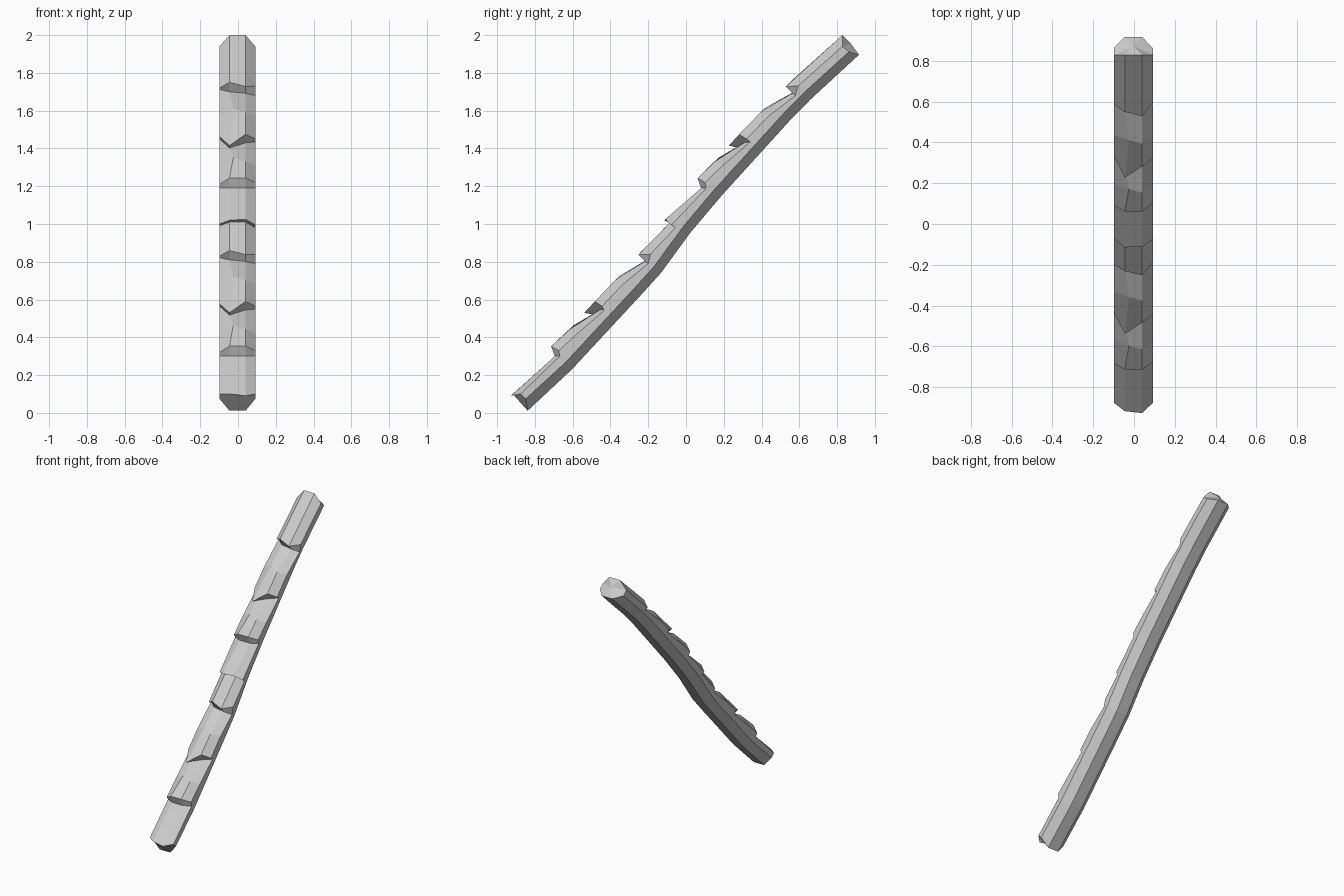
import bpy, bmesh
from mathutils import Vector

if "Cube" in bpy.data.objects:
    bpy.data.objects.remove(bpy.data.objects["Cube"])

# Slanted frame: "along" runs up the log, "out" points to its carved front
ALONG = Vector((0, 0.678, 0.735))
OUT = Vector((0, -0.735, 0.678))

# Back outline of the log: (distance along, distance out)
BACK = [(-0.56, 0.624), (-0.24, 0.60), (0.44, 0.598), (0.7, 0.629),
        (0.94, 0.641), (1.6, 0.646), (2.02, 0.612)]


def back_out(s):
    for (s0, f0), (s1, f1) in zip(BACK, BACK[1:]):
        if s <= s1:
            t = max(0, (s - s0) / (s1 - s0))
            return f0 + t * (f1 - f0)
    return BACK[-1][1]


# Notch shapes: height offsets of valley and lip from left to right
SHAPES = {
    "straight": ((0, 0, 0, 0), (0.02, 0.053, 0.053, 0.03)),
    "vee": ((0.025, -0.022, 0.005, 0.01), (0.038, -0.01, 0.05, 0.025)),
    "slant": ((0.012, 0, -0.008, -0.02), (0.02, 0.05, 0.028, 0.03)),
    "bow": ((-0.01, 0.01, 0.01, -0.02), (0, 0.02, 0.025, -0.005)),
}

# Notches: base height, shape, lip distance out, bulge of the piece above
NOTCHES = [
    (0.30, "straight", 0.764, 0.752), (0.54, "vee", 0.755, 0.752),
    (0.81, "slant", 0.753, None), (1.00, "bow", 0.776, None),
    (1.19, "straight", 0.798, 0.79), (1.425, "vee", 0.793, 0.789),
    (1.70, "slant", 0.783, None),
]

bm = bmesh.new()


def ring(heights, flat, side, s_back, s_side=None, shift=0.0):
    """Eight-sided section: four front points by height, four back points."""
    lo = back_out(s_back)
    s_side = s_back if s_side is None else s_side
    points = []
    for x, z, f in zip((-0.098, -0.045 + shift, 0.04, 0.092), heights, (side, flat, flat, side)):
        points.append((x, (z - OUT.z * f) / ALONG.z, f))
    low_side = min(lo + 0.05, side - 0.015)
    points += [(0.092, s_side, low_side), (0.04, s_back, lo),
               (-0.045, s_back, lo), (-0.098, s_side, low_side)]
    return [bm.verts.new(Vector((x, 0, 0)) + ALONG * s + OUT * f) for x, s, f in points]


# Log: lower end, overlapping bark pieces, upper end
rings = [ring((0.10, 0.10, 0.09, 0.10), 0.742, 0.712, -0.56, -0.52)]
for i, (z, shape, lip, bulge) in enumerate(NOTCHES):
    valley_dz, lip_dz = SHAPES[shape]
    s = (z - OUT.z * 0.70) / ALONG.z
    depth = 0.03 if shape == "bow" else 0.05
    rings.append(ring([z + d for d in valley_dz], lip - depth, lip - 0.07, s))
    rings.append(ring([z + d for d in lip_dz], lip, lip - 0.045, s + 0.03))
    if bulge:
        mid = z + 0.6 * (NOTCHES[i + 1][0] - z)
        rings.append(ring([mid - 0.02, mid + 0.02, mid, mid - 0.02], bulge, bulge - 0.045,
                          (mid - OUT.z * 0.70) / ALONG.z, shift=0.02))
rings.append(ring((1.94, 2.0, 2.0, 1.94), 0.748, 0.707, 2.015, 1.99))

for a, b in zip(rings, rings[1:]):
    for k in range(8):
        j = (k + 1) % 8
        bm.faces.new((a[k], a[j], b[j], b[k]))

# End caps, the upper one slightly domed
bm.faces.new(rings[0])
top = bm.faces.new(rings[-1])
poked = bmesh.ops.poke(bm, faces=[top])
poked["verts"][0].co += ALONG * 0.02
bmesh.ops.recalc_face_normals(bm, faces=bm.faces)

mesh = bpy.data.meshes.new("carved_log")
bm.to_mesh(mesh)
bm.free()
log = bpy.data.objects.new("carved_log", mesh)
bpy.context.collection.objects.link(log)

# Plain grey
grey = bpy.data.materials.new("light_grey")
grey.use_nodes = True
color = (0.6, 0.6, 0.6, 1)
grey.diffuse_color = color
grey.node_tree.nodes["Principled BSDF"].inputs["Base Color"].default_value = color
mesh.materials.append(grey)
